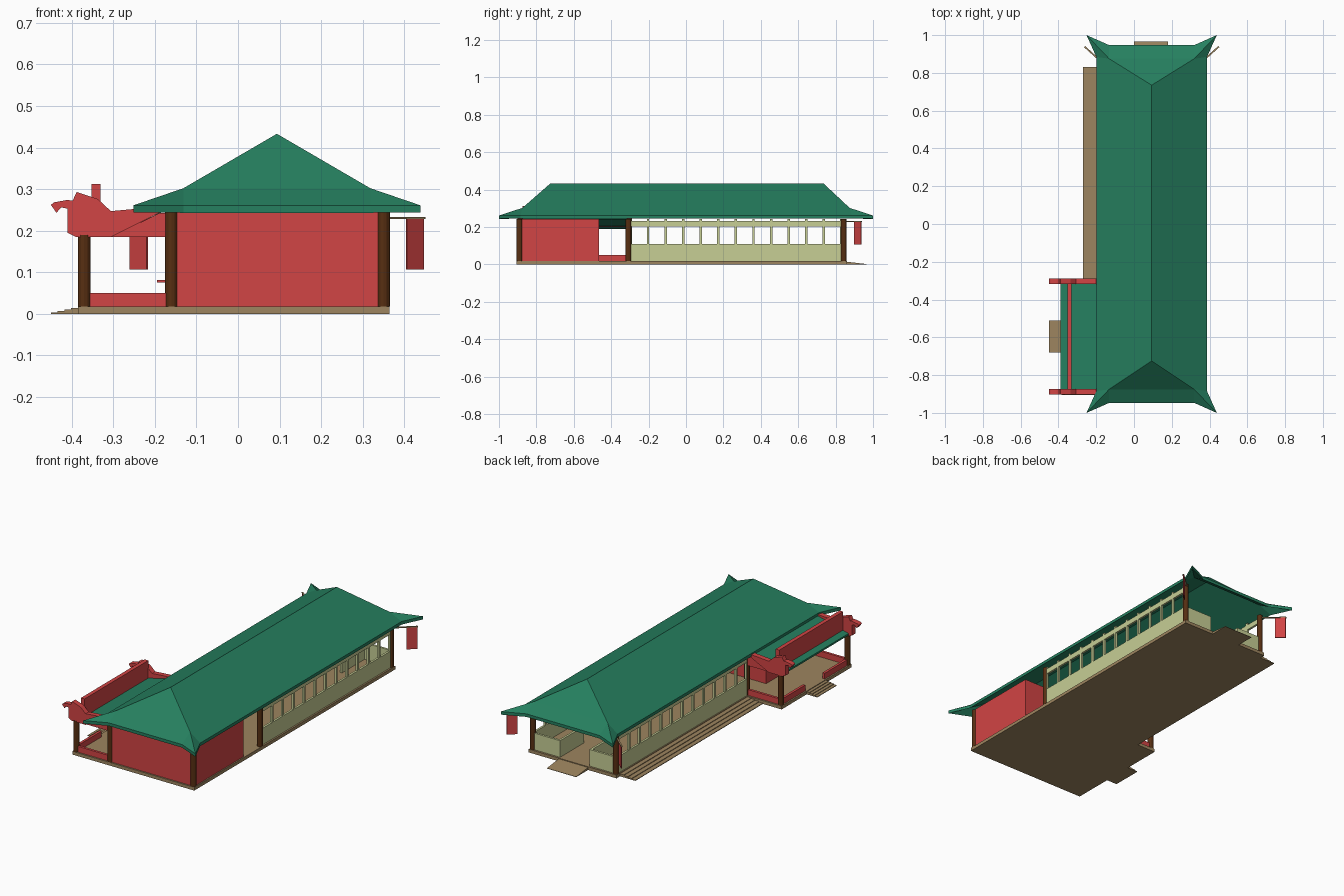
import bpy, bmesh, math

if "Cube" in bpy.data.objects:
    bpy.data.objects.remove(bpy.data.objects["Cube"])

def mat(name, col):
    m = bpy.data.materials.new(name)
    m.diffuse_color = (*col, 1)
    m.use_nodes = True
    m.node_tree.nodes["Principled BSDF"].inputs["Base Color"].default_value = m.diffuse_color
    return m

RED = mat("red paint", (0.64, 0.058, 0.058))
GREEN = mat("green roof", (0.019, 0.215, 0.115))
BROWN = mat("dark brown wood", (0.095, 0.028, 0.006))
TAN = mat("tan floor", (0.34, 0.235, 0.115))
CREAM = mat("pale green wall", (0.57, 0.62, 0.30))

CX = 0.0935          # centre line of the main roof
FLOOR = 0.018
TOP = 0.244

def finish(name, bm, material):
    bmesh.ops.recalc_face_normals(bm, faces=bm.faces)
    me = bpy.data.meshes.new(name)
    bm.to_mesh(me)
    bm.free()
    me.materials.append(material)
    ob = bpy.data.objects.new(name, me)
    bpy.context.collection.objects.link(ob)
    return ob

def add_prism(bm, pts, off):
    """Extrude a polygon of 3D points by an offset vector."""
    a = [bm.verts.new(p) for p in pts]
    b = [bm.verts.new([p[i] + off[i] for i in range(3)]) for p in pts]
    bm.faces.new(a)
    bm.faces.new(b[::-1])
    n = len(pts)
    for i in range(n):
        j = (i + 1) % n
        bm.faces.new((a[i], b[i], b[j], a[j]))

def boxes(name, material, *items):
    """Each item: x0, x1, y0, y1, z0, z1."""
    bm = bmesh.new()
    for x0, x1, y0, y1, z0, z1 in items:
        add_prism(bm, [(x0, y0, z0), (x1, y0, z0), (x1, y1, z0), (x0, y1, z0)], (0, 0, z1 - z0))
    return finish(name, bm, material)

def profile(name, material, pts, y0, y1):
    """Extrude an xz outline along y."""
    bm = bmesh.new()
    add_prism(bm, [(x, y0, z) for x, z in pts], (0, y1 - y0, 0))
    return finish(name, bm, material)

# Floor slabs
boxes("main_floor", TAN, (-0.175, 0.365, -0.905, 0.86, 0, FLOOR))
boxes("porch_floor", TAN, (-0.385, -0.175, -0.905, -0.29, 0, FLOOR))

# Steps on the long side and at the porch, ramp at the back
def steps(name, x_out, x_in, y0, y1, n):
    w = (x_in - x_out) / n
    pts = [(x_in, 0), (x_out, 0)]
    for i in range(n):
        z = FLOOR * (i + 1) / (n + 1)
        pts += [(x_out + i * w, z), (x_out + (i + 1) * w, z)]
    profile(name, TAN, pts, y0, y1)

steps("side_steps", -0.27, -0.175, -0.29, 0.83, 4)
steps("porch_steps", -0.45, -0.385, -0.68, -0.51, 4)
bm = bmesh.new()
add_prism(bm, [(0, 0.86, 0), (0, 0.965, 0), (0, 0.965, 0.002), (0, 0.86, 0.014)], (0.18, 0, 0))
finish("back_ramp", bm, TAN)

# Columns
def column(name, x, y, top):
    r = 0.0152
    bm = bmesh.new()
    ring = [(x + r * math.cos(math.tau * i / 12), y + r * math.sin(math.tau * i / 12), FLOOR)
            for i in range(12)]
    add_prism(bm, ring, (0, 0, top - FLOOR))
    finish(name, bm, BROWN)

for y in (-0.89, -0.308, 0.843):
    for x in (-0.16, 0.35):
        column("main_column", x, y, TOP)
for y in (-0.89, -0.305):
    column("porch_column", -0.37, y, 0.19)

# Red room at the front, with a serving window towards the porch
boxes("room_walls", RED,
      (-0.15, 0.34, -0.897, -0.883, FLOOR, TOP),
      (0.344, 0.358, -0.88, -0.465, FLOOR, TOP),
      (-0.155, 0.344, -0.479, -0.465, FLOOR, TOP),
      (-0.167, -0.153, -0.88, -0.76, FLOOR, TOP),
      (-0.167, -0.153, -0.60, -0.465, FLOOR, TOP),
      (-0.167, -0.153, -0.76, -0.60, FLOOR, 0.08),
      (-0.167, -0.153, -0.76, -0.60, 0.19, TOP))
boxes("serving_shelf", RED, (-0.195, -0.15, -0.77, -0.59, 0.075, 0.081))

# Low red walls around the porch
boxes("porch_low_walls", RED,
      (-0.36, -0.172, -0.897, -0.883, FLOOR, 0.05),
      (-0.36, -0.172, -0.313, -0.299, FLOOR, 0.05),
      (-0.377, -0.363, -0.88, -0.68, FLOOR, 0.05),
      (-0.377, -0.363, -0.51, -0.31, FLOOR, 0.05))

# Window walls on both long sides of the hall
Y0, Y1, N = -0.297, 0.831, 12
for side, x in (("right", 0.35), ("left", -0.163)):
    a, b = x - 0.006, x + 0.006
    boxes(side + "_hall_wall", CREAM, (a, b, Y0, Y1, FLOOR, 0.11))
    boxes(side + "_window_header", CREAM, (a, b, Y0, Y1, 0.203, 0.232))
    p = (Y1 - Y0) / N
    boxes(side + "_window_posts", CREAM,
          *[(a, b, Y0 + i * p - 0.0065, Y0 + i * p + 0.0065, 0.11, TOP) for i in range(N + 1)])

# Low walls at the open back end, turning in beside the entrance
boxes("back_low_walls", CREAM,
      (-0.15, 0.0, 0.837, 0.849, FLOOR, 0.11),
      (0.18, 0.34, 0.837, 0.849, FLOOR, 0.11),
      (-0.012, 0.0, 0.64, 0.837, FLOOR, 0.11),
      (0.18, 0.192, 0.64, 0.837, FLOOR, 0.11))

# Main hipped roof: a shell with flared corner tips
def shell(name, material, pts, faces, dz):
    bm = bmesh.new()
    up = [bm.verts.new(p) for p in pts]
    lo = [bm.verts.new((p[0], p[1], p[2] - dz)) for p in pts]
    edges = {}
    for f in faces:
        bm.faces.new([up[i] for i in f])
        bm.faces.new([lo[i] for i in reversed(f)])
        for i, j in zip(f, f[1:] + f[:1]):
            k = (min(i, j), max(i, j))
            edges[k] = edges.get(k, 0) + 1
    for (i, j), count in edges.items():
        if count == 1:
            bm.faces.new((up[i], up[j], lo[j], lo[i]))
    return finish(name, bm, material)

pts = [(CX, -0.725, 0.433), (CX, 0.735, 0.433)]
idx = {}
for sx in (-1, 1):
    for sy in (-1, 1):
        idx[sx, sy] = len(pts)
        pts += [(CX + sx * 0.225, sy * 0.875, 0.302),    # hip break
                (CX + sx * 0.293, sy * 0.885, 0.262),    # long eave end
                (CX + sx * 0.345, sy * 1.0, 0.261),      # tip
                (CX + sx * 0.225, sy * 0.947, 0.260)]    # short eave end
faces = []
for s in (-1, 1):
    a, b = idx[s, -1], idx[s, 1]
    faces.append([0, 1, b, b + 1, a + 1, a])
    l, r = idx[-1, s], idx[1, s]
    faces.append([0 if s < 0 else 1, l, r])
    faces.append([l, l + 3, r + 3, r])
    for c in (a, b):
        faces += [[c, c + 1, c + 2], [c, c + 2, c + 3]]
shell("main_roof", GREEN, pts, faces, 0.017)

# Porch roof: one shallow slope with a raised red ridge panel
profile("porch_roof", GREEN,
        [(-0.388, 0.190), (-0.388, 0.200), (-0.185, 0.251), (-0.185, 0.241)], -0.875, -0.315)
boxes("porch_ridge_panel", RED, (-0.353, -0.331, -0.875, -0.315, 0.203, 0.312))

# Carved beast-shaped gable ends, each with a filler panel below the tail
beast = [(-0.45, 0.262), (-0.443, 0.268), (-0.41, 0.274), (-0.398, 0.272), (-0.388, 0.293),
         (-0.337, 0.276), (-0.306, 0.247), (-0.25, 0.252), (-0.20, 0.255), (-0.185, 0.245),
         (-0.305, 0.185), (-0.39, 0.185), (-0.41, 0.195), (-0.41, 0.253), (-0.425, 0.256),
         (-0.437, 0.243)]
for y0 in (-0.902, -0.317):
    profile("beast_gable", RED, beast, y0, y0 + 0.028)
    profile("gable_filler", RED, [(-0.305, 0.185), (-0.172, 0.185), (-0.172, 0.243), (-0.188, 0.243)],
            y0 + 0.007, y0 + 0.021)

# Corner banners hung from diagonal rods at the back
for side, s in (("right", 1), ("left", -1)):
    for name, d0, d1, z0, z1, t, m in (("banner", 0.312, 0.353, 0.107, 0.23, 0.0015, RED),
                                       ("banner_rod", 0.26, 0.355, 0.228, 0.233, 0.003, TAN)):
        bm = bmesh.new()
        p = [(CX + s * d, 0.90 + (d - 0.312) * 0.9) for d in (d0, d1)]
        add_prism(bm, [(p[0][0] - s * t, p[0][1] + t, z0), (p[1][0] - s * t, p[1][1] + t, z0),
                       (p[1][0] + s * t, p[1][1] - t, z0), (p[0][0] + s * t, p[0][1] - t, z0)],
                  (0, 0, z1 - z0))
        finish(side + "_" + name, bm, m)
